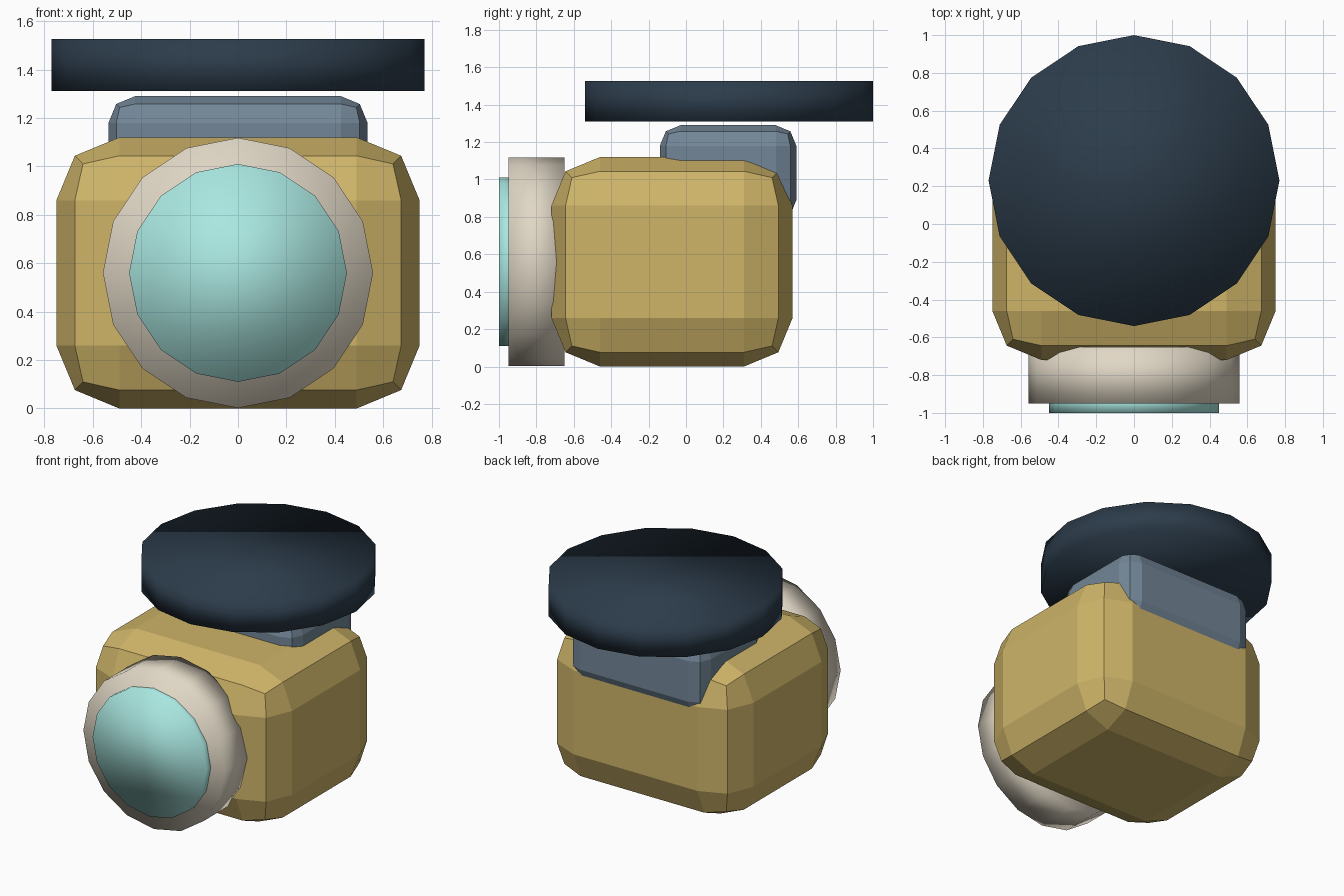
import bpy, math

if "Cube" in bpy.data.objects:
    bpy.data.objects.remove(bpy.data.objects["Cube"])


def paint(obj, name, rgb):
    mat = bpy.data.materials.get(name) or bpy.data.materials.new(name)
    mat.diffuse_color = (*rgb, 1)
    mat.use_nodes = True
    mat.node_tree.nodes["Principled BSDF"].inputs["Base Color"].default_value = mat.diffuse_color
    obj.data.materials.append(mat)


def rounded_box(name, lo, hi, bevel, rgb):
    size = [b - a for a, b in zip(lo, hi)]
    bpy.ops.mesh.primitive_cube_add(size=1, location=[(a + b) / 2 for a, b in zip(lo, hi)])
    obj = bpy.context.object
    obj.name = name
    for v in obj.data.vertices:
        v.co = [c * s for c, s in zip(v.co, size)]
    mod = obj.modifiers.new("chamfer", 'BEVEL')
    mod.width = bevel
    mod.segments = 2
    paint(obj, name + "_colour", rgb)
    return obj


def disc(name, centre, radius, depth, rgb, facing_front=False):
    rot = (math.pi / 2, 0, 0) if facing_front else (0, 0, 0)
    bpy.ops.mesh.primitive_cylinder_add(vertices=16, radius=radius, depth=depth,
                                        location=centre, rotation=rot)
    obj = bpy.context.object
    obj.name = name
    bpy.ops.object.shade_smooth()
    paint(obj, name + "_colour", rgb)
    return obj


# Main housing
rounded_box("body", (-0.75, -0.72, 0), (0.75, 0.57, 1.12), 0.26, (0.62, 0.46, 0.14))

# Block sunk into the rear top of the housing
rounded_box("neck_block", (-0.535, -0.14, 0.78), (0.535, 0.59, 1.29), 0.11, (0.17, 0.24, 0.31))

# Flat disc floating over the block
disc("top_disc", (0, 0.23, 1.418), 0.77, 0.215, (0.025, 0.045, 0.07))

# Front ring and lens
disc("lens_ring", (0, -0.80, 0.56), 0.558, 0.30, (0.75, 0.68, 0.56), True)
disc("lens", (0, -0.95, 0.56), 0.45, 0.10, (0.40, 0.80, 0.75), True)
